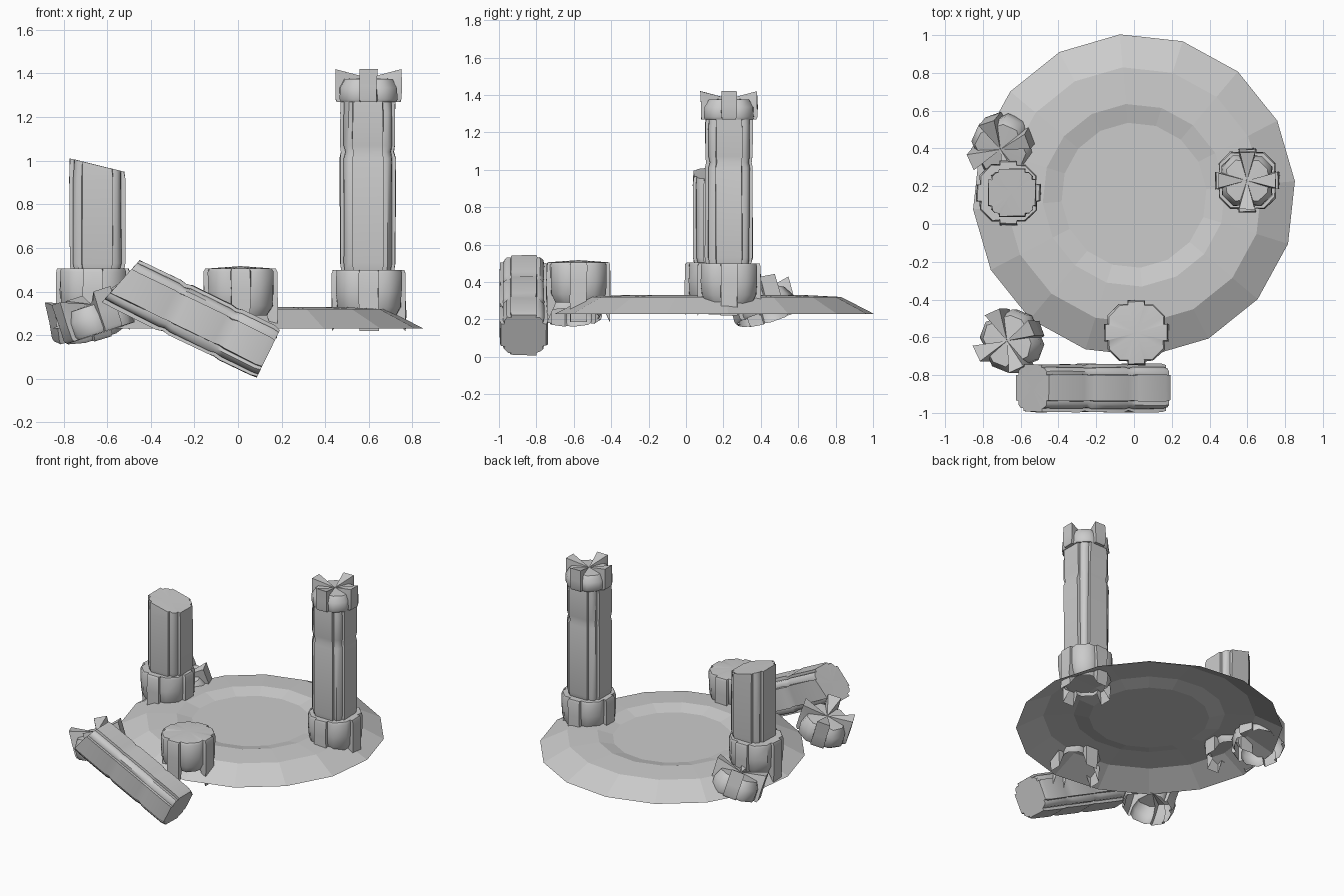
import bpy, math, random
from mathutils import Vector, Euler

random.seed(4)
if "Cube" in bpy.data.objects:
    bpy.data.objects.remove(bpy.data.objects["Cube"])

# Single stone colour
stone = bpy.data.materials.new("grey stone")
stone.use_nodes = True
COLOUR = (0.6, 0.6, 0.6, 1)
stone.diffuse_color = COLOUR
stone.node_tree.nodes["Principled BSDF"].inputs["Base Color"].default_value = COLOUR


def add_mesh(name, verts, faces, loc=(0, 0, 0), rot=(0, 0, 0), angle=50):
    mesh = bpy.data.meshes.new(name)
    mesh.from_pydata(verts, [], faces)
    mesh.materials.append(stone)
    obj = bpy.data.objects.new(name, mesh)
    obj.location = loc
    obj.rotation_euler = Euler([math.radians(a) for a in rot])
    bpy.context.collection.objects.link(obj)
    bpy.ops.object.select_all(action="DESELECT")
    obj.select_set(True)
    bpy.context.view_layer.objects.active = obj
    if angle:
        bpy.ops.object.shade_smooth_by_angle(angle=math.radians(angle))
    return obj


def loft(rings, top=None, bottom=None):
    """Skin a stack of closed rings; close an end with a fan to a centre point."""
    n = len(rings[0])
    verts = [v for ring in rings for v in ring]
    faces = []
    for r in range(len(rings) - 1):
        for i in range(n):
            j = (i + 1) % n
            faces.append((r * n + i, r * n + j, r * n + n + j, r * n + n + i))
    if top is not None:
        last = (len(rings) - 1) * n
        verts.append((0, 0, top))
        faces += [(last + i, last + (i + 1) % n, len(verts) - 1) for i in range(n)]
    if bottom is not None:
        verts.append((0, 0, bottom))
        faces += [((i + 1) % n, i, len(verts) - 1) for i in range(n)]
    return verts, faces


def section(half, rib, step, chamfer):
    """Ribbed octagon: a list of (x, y, is_rib) for four quadrants."""
    inner = half - step
    quarter = [(half, rib, 1), (inner, rib, 0), (inner, chamfer, 0),
               (chamfer, inner, 0), (rib, inner, 0), (rib, half, 1)]
    points = []
    for turn in range(4):
        c, s = (1, 0, -1, 0)[turn], (0, 1, 0, -1)[turn]
        points += [(x * c - y * s, x * s + y * c, k) for x, y, k in quarter]
    return points


def ribbed(name, shape, levels, loc, rot=(0, 0, 0), top=None, bottom=None, slant=0.0):
    """levels: (rib z, valley z, rib scale, valley scale); slant tips the last ring."""
    rings = []
    for n, (zr, zv, kr, kv) in enumerate(levels):
        tip = slant if n == len(levels) - 1 else 0
        ring = []
        for x, y, is_rib in shape:
            k, z = (kr, zr) if is_rib else (kv, zv)
            wobble = random.uniform(-0.003, 0.003)
            ring.append((x * k + wobble, y * k - wobble, z + tip * x))
        rings.append(ring)
    return add_mesh(name, *loft(rings, top, bottom), loc, rot)


BASE = section(0.17, 0.045, 0.02, 0.09)
CAPITAL = section(0.152, 0.04, 0.02, 0.075)
SHAFT = section(0.127, 0.07, 0.018, 0.09)


def base(name, loc, foot=0.0, dome=0.28):
    levels = [(foot, 0.065, 0.98, 0.8), (0.08, 0.11, 1, 0.97), (0.17, 0.18, 1, 1),
              (0.265, 0.265, 1, 1), (0.28, 0.28, 0.96, 0.96)]
    return ribbed(name, BASE, levels, loc, top=dome)


def capital(name, loc, rot=(0, 0, 0), size=1.0, bottom=None):
    levels = [(0, 0, 0.96, 0.96), (0.012, 0.012, 1, 1), (0.07, 0.065, 1, 1),
              (0.15, 0.105, 1, 0.82)]
    obj = ribbed(name, CAPITAL, levels, loc, rot, top=0.11, bottom=bottom)
    obj.scale = (size, size, size * 1.15 if size > 1 else 1)
    return obj


def shaft(name, length, joints, loc, rot=(0, 0, 0), slant=0.0):
    levels = [(0, 0, 0.95, 0.95), (0.03, 0.03, 1, 1)]
    for z in joints:
        levels += [(z - 0.03, z - 0.03, 1, 1), (z, z, 0.95, 0.95), (z + 0.03, z + 0.03, 1, 1)]
    levels += [(length - 0.06, length - 0.06, 1, 1), (length, length, 0.98, 0.98)]
    return ribbed(name, SHAFT, levels, loc, rot, length, 0, slant)


# Round stone platform with a shallow sunken centre
rings = []
for radius, z in [(0.855, 0.23), (0.68, 0.32), (0.485, 0.33), (0.385, 0.305)]:
    ring = []
    for i in range(16):
        a = math.radians(5 + 22.5 * i)
        ring.append((radius * math.cos(a), radius * math.sin(a), z))
    rings.append(ring)
add_mesh("platform", *loft(rings, top=0.305), loc=(0, 0.152, 0), angle=0)

# Complete pillar on the left side
base("left_pillar_base", (0.6, 0.23, 0.22))
shaft("left_pillar_shaft", 0.78, [0.54], (0.595, 0.23, 0.5))
capital("left_pillar_capital", (0.598, 0.23, 1.27), bottom=0)

# Broken pillar on the right side
base("right_pillar_base", (-0.665, 0.165, 0.225))
shaft("right_pillar_shaft", 0.48, [], (-0.645, 0.165, 0.5), slant=-0.24)

# Lone stump at the front
base("front_stump", (0.012, -0.575, 0.225), foot=-0.04, dome=0.292)

# Fallen shaft leaning on the ground
axis = Vector((-0.695, 0, 0.34))
lean = math.degrees(math.atan2(axis.x, axis.z))
shaft("fallen_shaft", axis.length - 0.02, [0.22, 0.48], (0.14, -0.868, 0.117),
      (0, lean, 0), slant=-0.28)

# Tumbled capitals
capital("front_fragment", (-0.63, -0.62, 0.21), (-8, -16, 25), 1.1)
capital("back_fragment", (-0.68, 0.43, 0.21), (10, -16, 20), 1.1)
